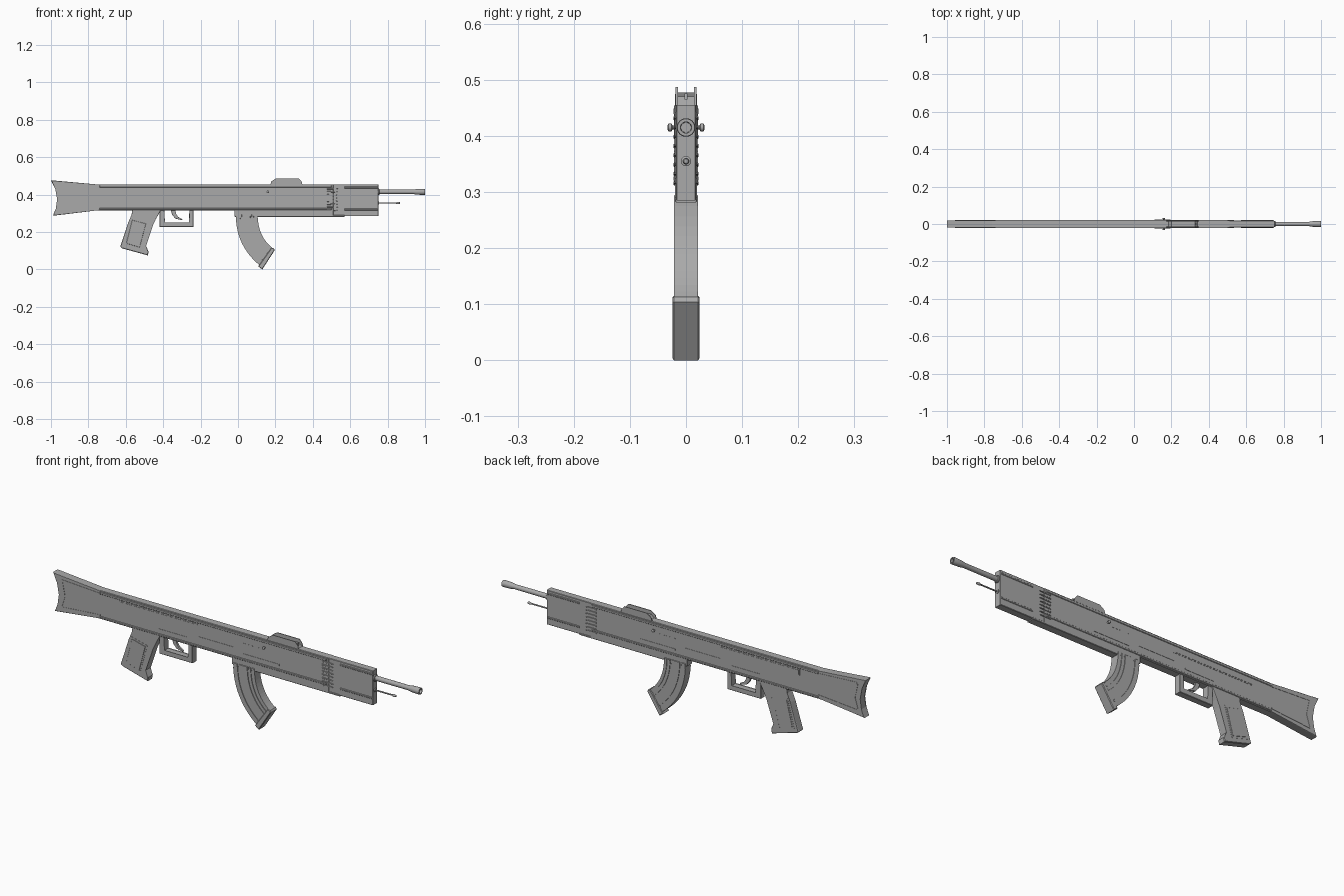
import bpy, bmesh, math
from mathutils import Matrix, Vector

cube = bpy.data.objects.get("Cube")
if cube:
    bpy.data.objects.remove(cube, do_unlink=True)

grey = bpy.data.materials.new("gunmetal_grey")
grey.use_nodes = True
COLOUR = (0.4, 0.4, 0.4, 1)
grey.diffuse_color = COLOUR
grey.node_tree.nodes["Principled BSDF"].inputs["Base Color"].default_value = COLOUR


def finish(name, bm, smooth=False):
    bmesh.ops.recalc_face_normals(bm, faces=bm.faces)
    mesh = bpy.data.meshes.new(name)
    bm.to_mesh(mesh)
    bm.free()
    mesh.materials.append(grey)
    obj = bpy.data.objects.new(name, mesh)
    bpy.context.collection.objects.link(obj)
    if smooth:
        bpy.ops.object.select_all(action="DESELECT")
        obj.select_set(True)
        bpy.context.view_layer.objects.active = obj
        bpy.ops.object.shade_smooth_by_angle(angle=math.radians(35))


def prism(name, pts, half, bevel=0.0, y=0.0, smooth=False):
    """Extrude an (x, z) outline across y, with chamfered side rims."""
    bm = bmesh.new()
    a = [bm.verts.new((x, y - half, z)) for x, z in pts]
    b = [bm.verts.new((x, y + half, z)) for x, z in pts]
    caps = [bm.faces.new(a), bm.faces.new(b[::-1])]
    for i in range(len(pts)):
        j = (i + 1) % len(pts)
        bm.faces.new((a[i], b[i], b[j], a[j]))
    if bevel:
        rim = [e for f in caps for e in f.edges]
        bmesh.ops.bevel(bm, geom=rim, offset=bevel, segments=1, affect="EDGES")
    finish(name, bm, smooth)


def rect(x0, x1, z0, z1):
    return [(x0, z0), (x1, z0), (x1, z1), (x0, z1)]


def lathe(name, profile, origin, axis="X", sides=20):
    """Turn (distance, radius) pairs around an axis."""
    bm = bmesh.new()
    rings = []
    for d, r in profile:
        rings.append([bm.verts.new((d, r * math.cos(t * math.tau / sides),
                                    r * math.sin(t * math.tau / sides))) for t in range(sides)])
    for p, q in zip(rings, rings[1:]):
        for i in range(sides):
            j = (i + 1) % sides
            bm.faces.new((p[i], p[j], q[j], q[i]))
    bm.faces.new(rings[0])
    bm.faces.new(rings[-1])
    turn = Matrix.Rotation(math.pi / 2, 4, "Z") if axis == "Y" else Matrix()
    bm.transform(Matrix.Translation(Vector(origin)) @ turn)
    finish(name, bm, True)


# Stock, receiver and front receiver housing
HALF = 0.0195
prism("stock", [(-1, .477), (-.975, .43), (-.965, .375), (-.972, .325), (-.99, .287),
                (-.76, .315), (-.74, .315), (-.74, .455), (-.76, .455)], HALF, .002)
prism("receiver", rect(-.745, .51, .315, .455), HALF, .002)
prism("magazine_housing", rect(-.02, .51, .284, .32), HALF, .002)

# Side panel and slots, standing just proud of both flanks
prism("side_panel_border", rect(-.637, -.2, .403, .434), HALF + .001)
prism("side_panel", rect(-.632, -.205, .408, .429), HALF + .002)
for i, (x0, x1, z) in enumerate(((-.42, -.265, .345), (-.205, -.01, .364), (.045, .24, .345))):
    prism(f"side_slot_{i + 1}", rect(x0, x1, z, z + .008), HALF + .0015)
for i in range(5):
    x = .045 + i * .02
    prism(f"receiver_pin_{i + 1}", rect(x, x + .01, .402, .405), HALF + .001)
prism("stock_panel_trim", [(-.955, .445), (-.94, .375), (-.957, .32), (-.95, .317),
                           (-.932, .375), (-.947, .447)], HALF + .0015)

# Handguard and its side rails
prism("handguard", rect(.505, .75, .285, .455), .018, .002)
for name, z in (("upper", .434), ("lower", .316)):
    prism(f"handguard_{name}_rail", rect(.57, .748, z, z + .009), .0205, .002)
prism("lower_handguard_strip", rect(-.015, .57, .281, .291), .0195, .002)

# Long raised rails along the receiver and stock
prism("upper_receiver_rail", rect(-.74, .5, .438, .45), .0225, .002)
prism("lower_receiver_rail", rect(-.74, .5, .319, .329), .0225, .002)
prism("stock_upper_rail", [(-.95, .447), (-.74, .436), (-.74, .442), (-.95, .454)], .021)
prism("stock_lower_rail", [(-.95, .313), (-.74, .33), (-.74, .336), (-.95, .319)], .021)

# Row of tapered cooling ribs
for i in range(8):
    z = .312 + i * .0165
    prism(f"cooling_rib_{i + 1}", [(.475, z), (.525, z + .002), (.535, z + .004),
                                   (.525, z + .006), (.475, z + .008)], .0225, .0015)

# Barrel with flared muzzle, and the rod below it
lathe("barrel", [(.74, .012), (.935, .0115), (.955, .015), (.995, .0165), (1, .0155),
                 (1, .010), (.97, .009)], (0, 0, .415), sides=24)
lathe("barrel_collar", [(.745, .0165), (.755, .0165), (.757, .014)], (0, 0, .415), sides=24)
lathe("cleaning_rod", [(.74, .0035), (.845, .0035), (.85, .006), (.86, .006), (.866, .004)],
      (0, 0, .355), sides=12)
lathe("rod_socket", [(.745, .009), (.754, .009), (.755, .007)], (0, 0, .355), sides=12)

# Side knobs
lathe("side_knobs", [(-.033, .004), (-.031, .007), (-.026, .007), (-.024, .004), (.024, .004),
                     (.026, .007), (.031, .007), (.033, .004)], (.16, 0, .415), "Y", 14)

# Top sight: block, two wings and a post
prism("sight_base", [(.18, .45), (.2, .47), (.325, .47), (.345, .45)], .0165, .002)
for name, side in (("left", 1), ("right", -1)):
    prism(f"sight_wing_{name}", [(.172, .45), (.178, .47), (.203, .487), (.325, .487),
                                 (.34, .47), (.345, .45)], .0018, y=side * .0165)
prism("sight_post", [(.325, .465), (.335, .465), (.332, .476), (.328, .476)], .0025)

# Pistol grip with layered side pads
prism("pistol_grip", [
    (-.568, .32), (-.565, .295), (-.585, .255), (-.63, .122), (-.62, .113), (-.482, .075),
    (-.478, .095), (-.495, .125), (-.455, .235), (-.44, .268), (-.41, .32)], .0195, .003)
pad = [(-.57, .274), (-.482, .252), (-.522, .108), (-.607, .132)]
cx, cz = (sum(p[k] for p in pad) / 4 for k in (0, 1))
prism("grip_pad_border", pad, .0205)
prism("grip_pad", [(cx + (x - cx) * .84, cz + (z - cz) * .88) for x, z in pad], .0215, .001)

# Trigger guard and trigger
prism("trigger_guard", [
    (-.42, .32), (-.42, .228), (-.238, .228), (-.238, .32), (-.26, .32), (-.26, .25),
    (-.393, .25), (-.393, .32)], .0165, .002)
prism("trigger", [
    (-.36, .32), (-.352, .292), (-.335, .272), (-.3, .263), (-.297, .268), (-.322, .281),
    (-.333, .298), (-.335, .32)], .005, .001, smooth=True)


# Curved magazine: core with raised bands that follow the curve
def bezier(p, t):
    a, b, c = (Vector(q) for q in p)
    return a * (1 - t) ** 2 + b * 2 * t * (1 - t) + c * t * t


REAR = [(-.012, .295), (-.012, .12), (.125, .015)]
FRONT = [(.105, .295), (.105, .175), (.187, .112)]


def band(s0, s1, n=12):
    def edge(s):
        return [bezier(REAR, i / n).lerp(bezier(FRONT, i / n), s) for i in range(n + 1)]
    return [tuple(p) for p in edge(s0) + edge(s1)[::-1]]


prism("magazine_core", band(.01, .99), .0185)
for name, s0, s1 in (("rear", 0, .2), ("middle", .27, .66), ("inner", .72, .82), ("front", .87, 1)):
    prism(f"magazine_{name}_band", band(s0, s1), .0215, .002)
prism("magazine_base", [(.108, .016), (.13, 0), (.197, .104), (.192, .113), (.178, .115)], .0245, .003)
